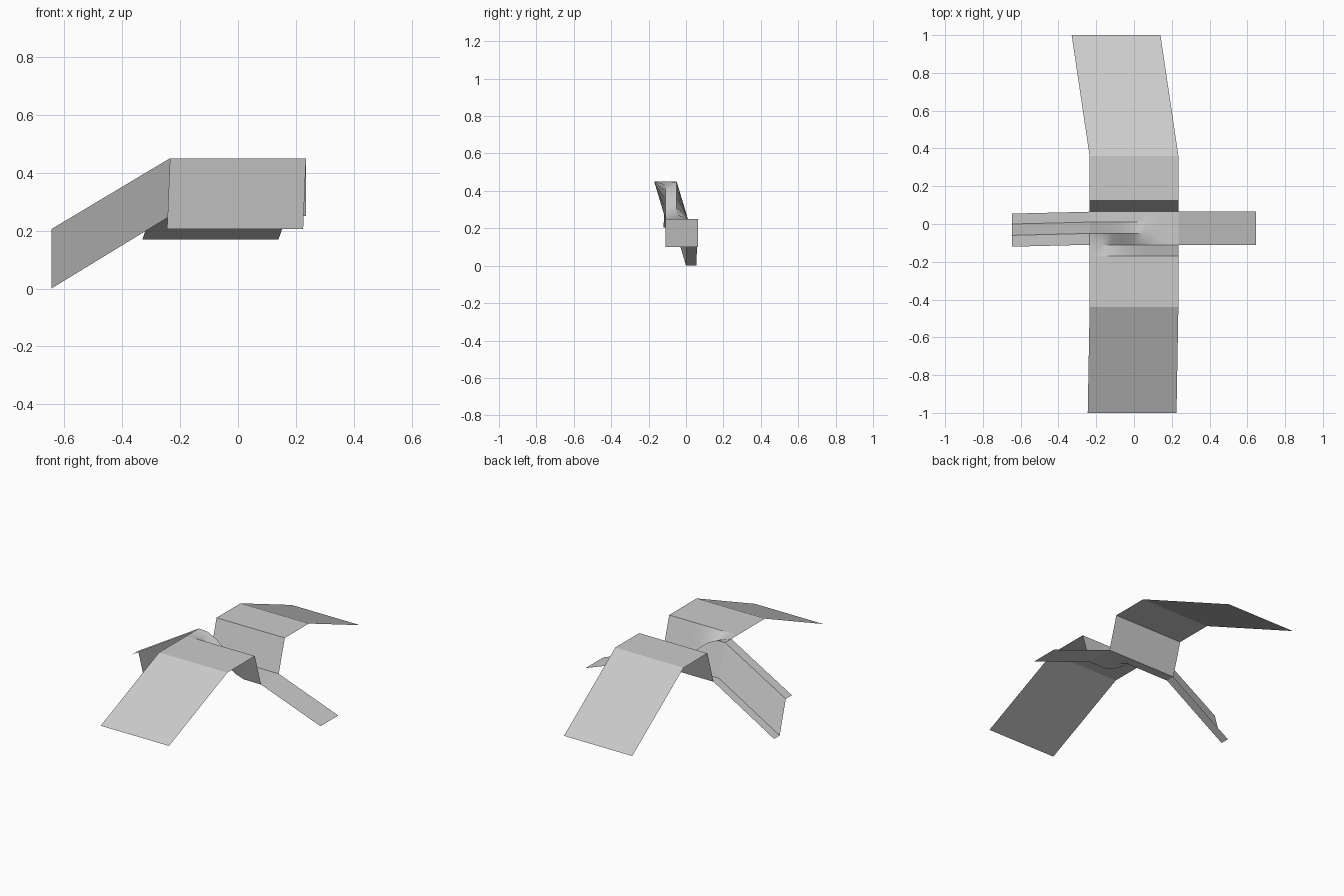
import bpy

if "Cube" in bpy.data.objects:
    bpy.data.objects.remove(bpy.data.objects["Cube"])

grey = bpy.data.materials.new("light grey")
grey.diffuse_color = (0.6, 0.6, 0.6, 1)
grey.use_nodes = True
grey.node_tree.nodes["Principled BSDF"].inputs["Base Color"].default_value = grey.diffuse_color

W = 0.235            # half width of the crossing
HIGH, LOW = 0.45, 0.25


def sheet(name, rows):
    """Thin surface through rows of points, rows run along y, points along x."""
    n = len(rows[0])
    verts = [p for r in rows for p in r]
    faces = [(j * n + i, j * n + i + 1, (j + 1) * n + i + 1, (j + 1) * n + i)
             for j in range(len(rows) - 1) for i in range(n - 1)]
    me = bpy.data.meshes.new(name)
    me.from_pydata(verts, [], faces)
    me.materials.append(grey)
    ob = bpy.data.objects.new(name, me)
    bpy.context.collection.objects.link(ob)
    return ob


def across(y, z, x0=-W, x1=W):
    return [(x0, y, z), (x1, y, z)]


def fall(x, a, b):
    """Height easing from the high level to the low level between a and b."""
    t = min(max((x - a) / (b - a), 0), 1)
    return HIGH + (LOW - HIGH) * t * t * (3 - 2 * t)


# Front arm: sloping flap and level plate
sheet("front_flap", [across(-1, 0.205, -0.245, 0.225), across(-0.44, HIGH)])
sheet("front_plate", [across(-0.44, HIGH), across(-0.17, HIGH)])

# Back arm: steep riser, level plate and skewed flap
sheet("back_riser", [across(0.065, LOW), across(0.125, HIGH)])
sheet("back_plate", [across(0.125, HIGH), across(0.36, HIGH)])
sheet("back_flap", [across(0.36, HIGH), across(1, 0.17, -0.33, 0.14)])

# Right arm: flat ramp
sheet("right_ramp", [across(-0.11, LOW)[1:] + [(0.645, -0.11, 0.1)],
                     across(0.065, LOW)[1:] + [(0.645, 0.065, 0.1)]])

# Left arm: ramp folded into a stepped section
sheet("left_ramp", [[(-0.645, y0, z0), (-W, y1, z1)] for y0, z0, y1, z1 in (
    (-0.12, 0.205, -0.11, HIGH), (-0.06, 0.205, -0.05, HIGH),
    (0.0, 0.0, 0.01, LOW), (0.055, 0.0, 0.065, LOW))])

# Crossing: the stepped section on the left eases to a flat floor on the right
xs = [-W + 2 * W * i / 8 for i in range(9)]
crossing = sheet("crossing", [
    [(x, -0.17, HIGH) for x in xs],
    [(x, -0.11, fall(x, -0.24, 0.13)) for x in xs],
    [(x, -0.05, fall(x, -0.20, 0.13)) for x in xs],
    [(x, 0.01, LOW) for x in xs],
    [(x, 0.065, LOW) for x in xs]])
bpy.context.view_layer.objects.active = crossing
crossing.select_set(True)
bpy.ops.object.shade_smooth_by_angle()
